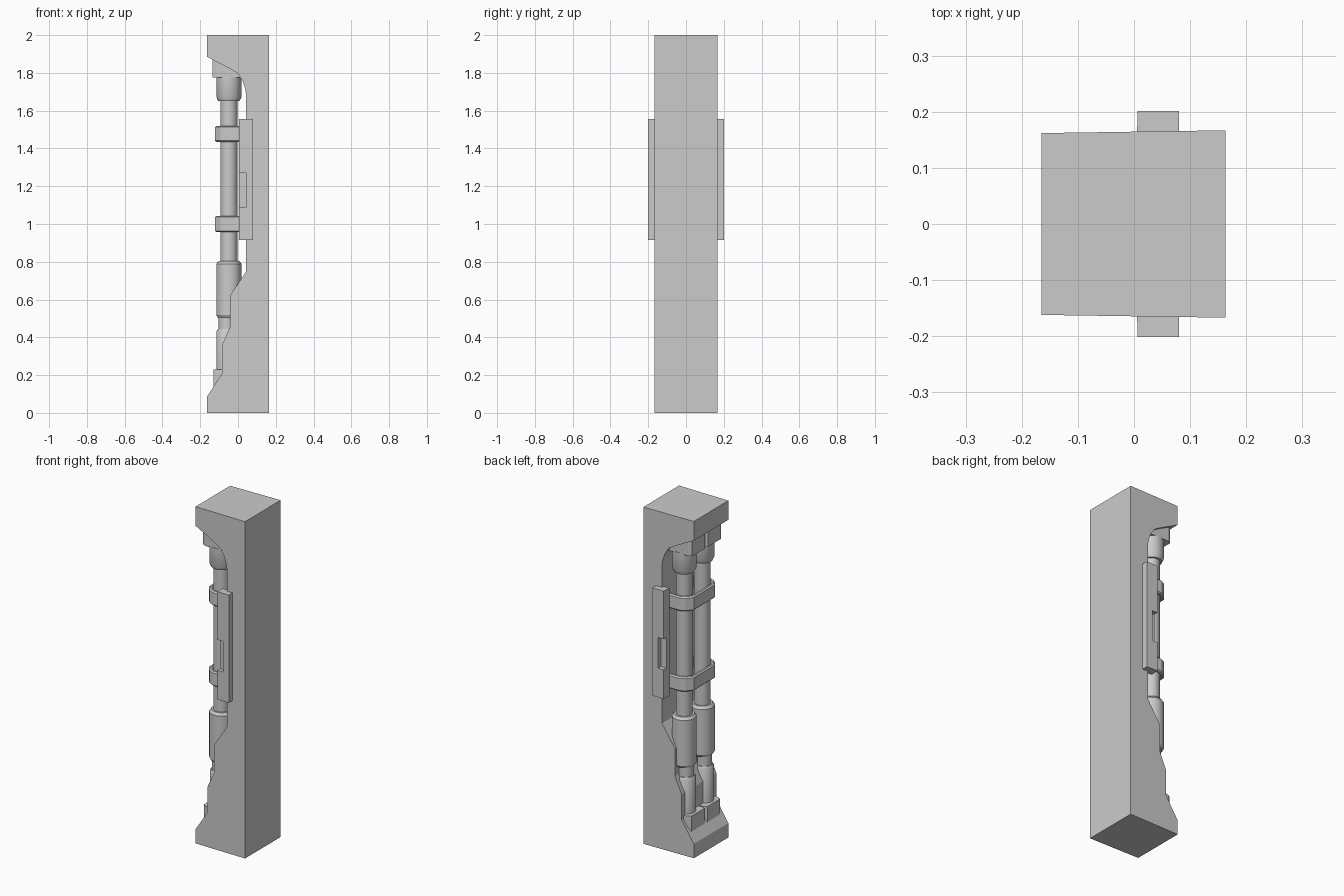
import bpy, bmesh, math
from mathutils import Vector

if "Cube" in bpy.data.objects:
    bpy.data.objects.remove(bpy.data.objects["Cube"])


def make_object(name, bm, smooth=False):
    bmesh.ops.recalc_face_normals(bm, faces=bm.faces)
    mesh = bpy.data.meshes.new(name)
    bm.to_mesh(mesh)
    bm.free()
    ob = bpy.data.objects.new(name, mesh)
    bpy.context.collection.objects.link(ob)
    if smooth:
        bpy.ops.object.select_all(action='DESELECT')
        ob.select_set(True)
        bpy.context.view_layer.objects.active = ob
        bpy.ops.object.shade_smooth_by_angle(angle=math.radians(30))
    return ob


def prism(name, points, axis, lo, hi):
    """Extrude an outline: axis 'y' takes xz points, axis 'z' takes xy points."""
    bm = bmesh.new()
    if axis == 'y':
        verts = [bm.verts.new((a, lo, b)) for a, b in points]
        move = Vector((0, hi - lo, 0))
    else:
        verts = [bm.verts.new((a, b, lo)) for a, b in points]
        move = Vector((0, 0, hi - lo))
    face = bm.faces.new(verts)
    new = bmesh.ops.extrude_face_region(bm, geom=[face], use_keep_orig=True)
    bmesh.ops.translate(bm, vec=move, verts=[g for g in new['geom'] if isinstance(g, bmesh.types.BMVert)])
    return make_object(name, bm)


def lathe(name, x, y, profile, sides=24):
    """Capped turned part from (radius, z) pairs."""
    bm = bmesh.new()
    rings = [[bm.verts.new((x + r * math.cos(2 * math.pi * i / sides),
                            y + r * math.sin(2 * math.pi * i / sides), z))
              for i in range(sides)] for r, z in profile]
    for a, b in zip(rings, rings[1:]):
        for i in range(sides):
            j = (i + 1) % sides
            bm.faces.new((a[i], a[j], b[j], b[i]))
    bm.faces.new(rings[0])
    bm.faces.new(rings[-1])
    return make_object(name, bm, smooth=True)


# Column body, slightly narrower towards the recessed side
column = prism("column", [
    (0.163, 0), (0.163, 2), (-0.165, 2), (-0.165, 1.886), (-0.035, 1.818),
    (0.0, 1.796), (0.025, 1.755), (0.037, 1.72), (0.042, 1.69), (0.042, 0.747),
    (-0.042, 0.62), (-0.042, 0.455), (-0.085, 0.36), (-0.085, 0.207),
    (-0.165, 0.085), (-0.165, 0)], 'y', -1, 1)
for v in column.data.vertices:
    v.co.y *= 0.1645 + 0.015 * v.co.x

for s, side in ((-1, "front"), (1, "back")):
    # Pipe with upper and lower sleeves
    lathe(side + "_pipe", -0.048, s * 0.085, [
        (0.058, 0.503), (0.067, 0.518), (0.067, 0.788), (0.056, 0.803),
        (0.045, 0.803), (0.045, 1.65), (0.056, 1.65), (0.066, 1.672), (0.066, 1.78)])
    # Foot of the pipe with its narrow neck
    lathe(side + "_pipe_foot", -0.06, s * 0.085, [
        (0.054, 0.2), (0.054, 0.43), (0.047, 0.443), (0.043, 0.443), (0.043, 0.51)])

    # Pipe sockets at both ends, corners cut next to the centre gap
    def socket(name, x0, x1, lo, hi):
        prism(name, [(x1, s * 0.004), (x0 + 0.02, s * 0.004), (x0, s * 0.014),
                     (x0, s * 0.135), (x0 + 0.02, s * 0.147), (x1, s * 0.147)], 'z', lo, hi)
    socket(side + "_lower_socket", -0.13, -0.07, 0.13, 0.23)
    socket(side + "_upper_socket", -0.135, 0.02, 1.775, 1.884)

    # Side plate: backing and notched outer layer
    prism(side + "_plate_backing", [(0.005, 0.915), (0.08, 0.915), (0.08, 1.555), (0.005, 1.555)],
          'y', s * 0.15, s * 0.175)
    prism(side + "_plate", [
        (0.006, 0.915), (0.08, 0.915), (0.08, 1.555), (0.006, 1.555), (0.006, 1.27),
        (0.042, 1.27), (0.042, 1.088), (0.006, 1.088)], 'y', s * 0.175, s * 0.201)

# Straps around both pipes
outer = [(0.045, 0.15), (-0.062, 0.15), (-0.092, 0.136), (-0.122, 0.1)]
inner = [(-0.098, 0.09), (-0.08, 0.115), (-0.058, 0.127), (0.045, 0.127)]
outline = (outer + [(x, -y) for x, y in reversed(outer)]
           + [(x, -y) for x, y in reversed(inner)] + inner)
for z, label in ((1.477, "upper"), (1.0, "lower")):
    strap = prism(label + "_strap", outline, 'z', z - 0.043, z + 0.043)
    bevel = strap.modifiers.new("edge", 'BEVEL')
    bevel.width = 0.007
    bevel.segments = 1
    bevel.limit_method = 'ANGLE'
    bevel.angle_limit = math.radians(60)
